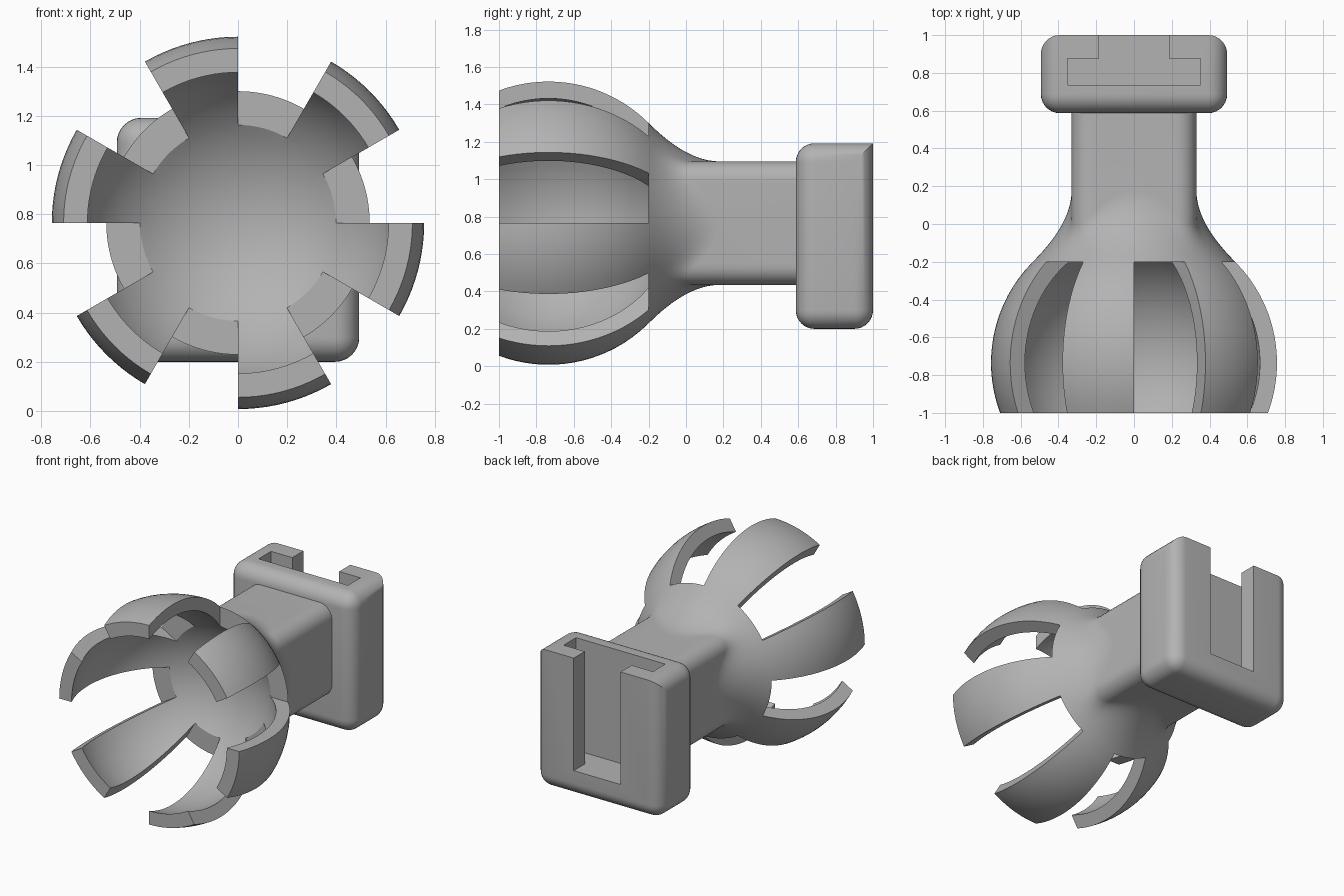
import bpy, bmesh
from math import cos, sin, sqrt, pi, asin
from mathutils import Vector

cube = bpy.data.objects.get("Cube")
if cube:
    bpy.data.objects.remove(cube, do_unlink=True)

grey = bpy.data.materials.new("plain grey")
grey.use_nodes = True
COLOUR = (0.45, 0.45, 0.45, 1)
grey.diffuse_color = COLOUR
grey.node_tree.nodes["Principled BSDF"].inputs["Base Color"].default_value = COLOUR


def make_object(name, bm):
    bmesh.ops.recalc_face_normals(bm, faces=bm.faces)
    mesh = bpy.data.meshes.new(name)
    bm.to_mesh(mesh)
    bm.free()
    mesh.materials.append(grey)
    obj = bpy.data.objects.new(name, mesh)
    bpy.context.collection.objects.link(obj)
    return obj


def select_only(obj):
    bpy.ops.object.select_all(action='DESELECT')
    obj.select_set(True)
    bpy.context.view_layer.objects.active = obj


# Shared sizes of the ball socket and its neck
SEGS = 120
CY, CZ = -0.735, 0.765
R_OUT, R_IN = 0.757, 0.667
TIP, SLOT_END, NECK_END = -1.0, -0.2, 0.62
ROWS = 18


def rounded_square(angle, half=0.33, corner=0.1):
    """Distance from the centre to a rounded square in one direction."""
    a, b = sorted((abs(cos(angle)), abs(sin(angle))), reverse=True)
    k = half - corner
    if half / a * b <= k:
        return half / a
    d = k * (a + b)
    return d + sqrt(d * d - 2 * k * k + corner * corner)


def sphere_radius(radius, y):
    return sqrt(radius ** 2 - (y - CY) ** 2)


def neck_point(angle, t):
    """Fillet running from the ball into the square neck."""
    start = sphere_radius(R_OUT, SLOT_END)
    end = rounded_square(angle)
    length = 1.85 * (start - end)
    r = (start * (2 * t**3 - 3 * t**2 + 1) - length * (t**3 - 2 * t**2 + t)
         + end * (3 * t**2 - 2 * t**3))
    return r, SLOT_END + length * t


# Socket with six fingers, and the neck behind it
bm = bmesh.new()


def ring(rule):
    verts = []
    for i in range(SEGS):
        angle = 2 * pi * i / SEGS
        r, y = rule(angle)
        verts.append(bm.verts.new((r * cos(angle), y, CZ + r * sin(angle))))
    return verts


def bridge(a, b, i):
    j = (i + 1) % SEGS
    bm.faces.new((a[i], a[j], b[j], b[i]))


levels = [TIP + (SLOT_END - TIP) * i / ROWS for i in range(ROWS + 1)]
outer = [ring(lambda a: (sphere_radius(R_OUT, y), y)) for y in levels]
inner = [ring(lambda a: (sphere_radius(R_IN, y), y)) for y in levels]
neck = [outer[-1]] + [ring(lambda a: neck_point(a, n / 12)) for n in range(1, 13)]
neck.append(ring(lambda a: (rounded_square(a), NECK_END)))
bowl = [inner[-1]]
edge_angle = asin(sphere_radius(R_IN, SLOT_END) / R_IN)
for n in range(1, 9):
    p = edge_angle * (1 - n / 9)
    bowl.append(ring(lambda a: (R_IN * sin(p), CY + R_IN * cos(p))))
pole = bm.verts.new((0, CY + R_IN, CZ))

step = SEGS // 12
for i in range(SEGS):
    for shell in (neck, bowl):
        for a, b in zip(shell, shell[1:]):
            bridge(a, b, i)
    bm.faces.new((bowl[-1][i], bowl[-1][(i + 1) % SEGS], pole))
    if (i // step) % 2:                      # finger
        for shell in (outer, inner):
            for a, b in zip(shell, shell[1:]):
                bridge(a, b, i)
        bridge(outer[0], inner[0], i)
    else:                                    # slot floor
        bridge(outer[-1], inner[-1], i)
    if i % step == 0:                        # finger side wall
        for n in range(ROWS):
            bm.faces.new((outer[n][i], outer[n + 1][i],
                          inner[n + 1][i], inner[n][i]))
bm.faces.new(neck[-1])
socket = make_object("finger_socket_and_neck", bm)
select_only(socket)
bpy.ops.object.shade_smooth_by_angle()

# Mounting block, rounded except along its top back edge
LOW, HIGH = Vector((-0.493, 0.587, 0.2)), Vector((0.493, 1.0, 1.192))
bm = bmesh.new()
bmesh.ops.create_cube(bm, size=1)
for v in bm.verts:
    v.co = (LOW + HIGH) / 2 + v.co * (HIGH - LOW)
rounded = [e for e in bm.edges
           if not all(v.co.y > 0.9 and v.co.z > 1 for v in e.verts)]
bmesh.ops.bevel(bm, geom=rounded, offset=0.1, segments=8, profile=0.5,
                affect='EDGES', clamp_overlap=True)
block = make_object("mounting_block", bm)

# T-shaped channel, open at the top and the back
half_t = [(0.185, 1.2), (0.185, 0.875), (0.352, 0.875), (0.352, 0.735)]
outline = half_t + [(-x, y) for x, y in reversed(half_t)]
bm = bmesh.new()
floor = bm.faces.new([bm.verts.new((x, y, 0.39)) for x, y in outline])
extruded = bmesh.ops.extrude_face_region(bm, geom=[floor])["geom"]
bmesh.ops.translate(bm, vec=(0, 0, 1),
                    verts=[g for g in extruded if isinstance(g, bmesh.types.BMVert)])
cutter = make_object("channel_cutter", bm)
cutter.hide_render = True

cut = block.modifiers.new("channel", 'BOOLEAN')
cut.operation = 'DIFFERENCE'
cut.solver = 'EXACT'
cut.object = cutter
select_only(block)
bpy.ops.object.modifier_apply(modifier=cut.name)
bpy.ops.object.shade_smooth_by_angle()
bpy.data.objects.remove(cutter, do_unlink=True)
